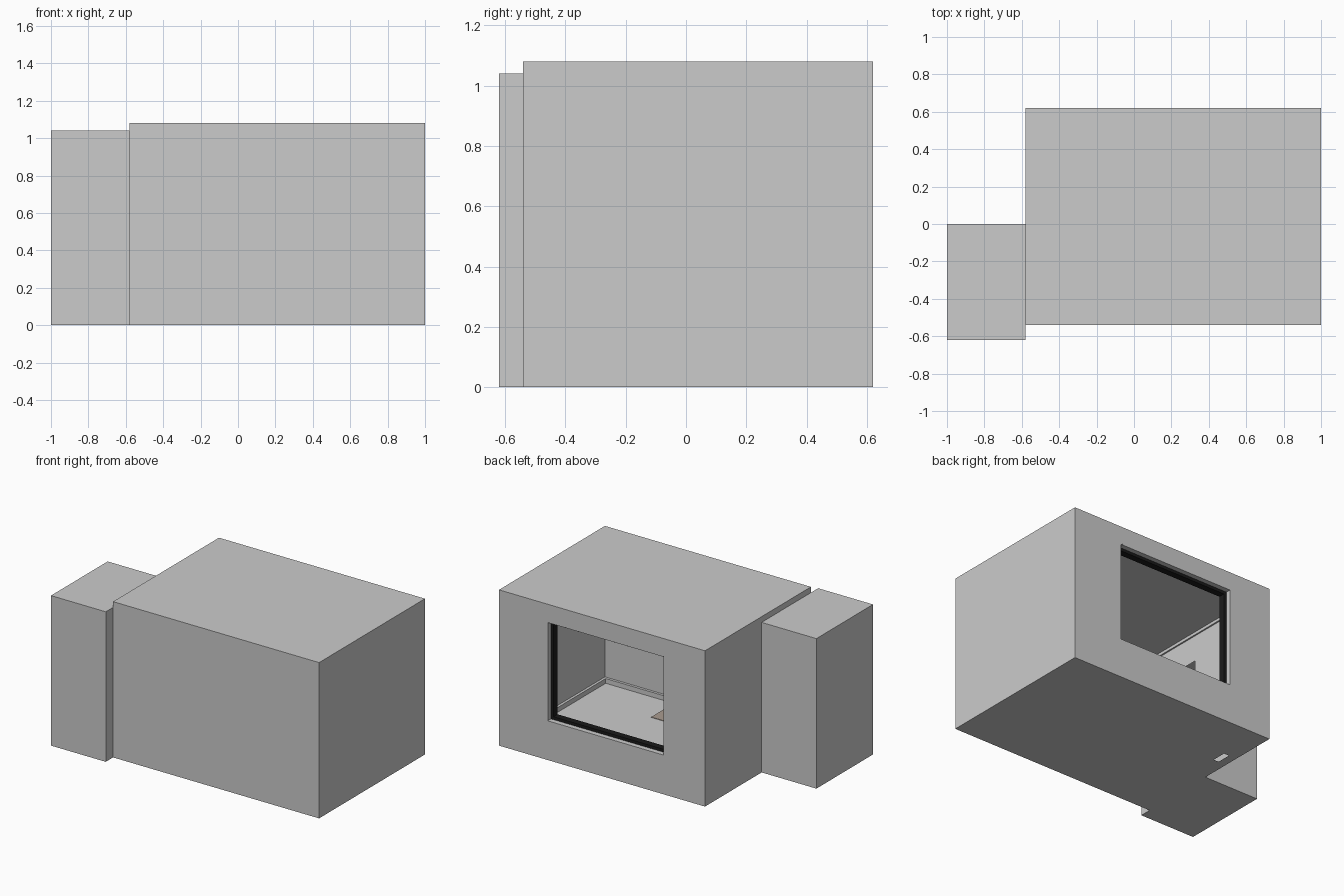
import bpy, bmesh

if "Cube" in bpy.data.objects:
    bpy.data.objects.remove(bpy.data.objects["Cube"])

X0, X1, Y0, Y1, H = -0.58, 1.0, -0.54, 0.62, 1.08      # main room
AX, AY0, AY1, AH = -1.0, -0.62, 0.0, 1.04              # side annex
WX0, WX1, WZ0, WZ1 = -0.265, 0.63, 0.268, 0.957        # window opening
DOOR = (-0.48, -0.1, 0.005, 0.88)                      # doorway to annex


def material(name, rgb):
    m = bpy.data.materials.new(name)
    m.diffuse_color = (*rgb, 1)
    m.use_nodes = True
    m.node_tree.nodes["Principled BSDF"].inputs["Base Color"].default_value = m.diffuse_color
    return m


def finish(bm, name, mat=None):
    bmesh.ops.remove_doubles(bm, verts=bm.verts, dist=1e-5)
    bmesh.ops.recalc_face_normals(bm, faces=bm.faces)
    me = bpy.data.meshes.new(name)
    bm.to_mesh(me)
    bm.free()
    ob = bpy.data.objects.new(name, me)
    bpy.context.collection.objects.link(ob)
    if mat:
        me.materials.append(mat)
    return ob


def sheet(bm, axis, pos, rect, hole=None):
    """Flat rectangle across an axis, optionally with a rectangular hole."""
    def ring(r):
        out = []
        for u, v in ((r[0], r[2]), (r[1], r[2]), (r[1], r[3]), (r[0], r[3])):
            co = [u, v]
            co.insert(axis, pos)
            out.append(bm.verts.new(co))
        return out
    outer = ring(rect)
    if not hole:
        bm.faces.new(outer)
        return
    inner = ring(hole)
    for i in range(4):
        j = (i + 1) % 4
        bm.faces.new((outer[i], outer[j], inner[j], inner[i]))


def box(bm, x0, x1, y0, y1, z0, z1):
    for v in bmesh.ops.create_cube(bm, size=1)["verts"]:
        v.co = (x1 if v.co.x > 0 else x0, y1 if v.co.y > 0 else y0,
                z1 if v.co.z > 0 else z0)


# Main room: thin shell with window, doorway and floor vent openings
bm = bmesh.new()
sheet(bm, 2, 0, (X0, X1, Y0, Y1), (-0.52, -0.48, 0.2, 0.3))
sheet(bm, 2, H, (X0, X1, Y0, Y1))
sheet(bm, 0, X1, (Y0, Y1, 0, H))
sheet(bm, 0, X0, (Y0, Y1, 0, H), DOOR)
sheet(bm, 1, Y0, (X0, X1, 0, H))
sheet(bm, 1, Y1, (X0, X1, 0, H), (WX0, WX1, WZ0, WZ1))
finish(bm, "room_shell")

# Side annex
bm = bmesh.new()
for z in (0, AH):
    sheet(bm, 2, z, (AX, X0, AY0, AY1))
for y in (AY0, AY1):
    sheet(bm, 1, y, (AX, X0, AY0, AY1)[:2] + (0, AH))
sheet(bm, 0, AX, (AY0, AY1, 0, AH))
sheet(bm, 0, X0, (AY0, Y0, 0, AH))
finish(bm, "annex_shell")


def window_ring(name, w, y0, y1, inset, mat=None):
    a, b, c, d = WX0 + inset, WX1 - inset, WZ0 + inset, WZ1 - inset
    bm = bmesh.new()
    for x0, x1, z0, z1 in ((a, a + w, c, d), (b - w, b, c, d),
                           (a + w, b - w, c, c + w), (a + w, b - w, d - w, d)):
        box(bm, x0, x1, y0, y1, z0, z1)
    finish(bm, name, mat)


# Window reveal and black frame
window_ring("window_reveal", 0.004, 0.54, Y1, 0)
window_ring("window_frame", 0.02, 0.54, 0.585, 0.004,
            material("black_frame", (0.01, 0.01, 0.01)))

# Skirting around the floor and trim around the ceiling
for name, z0, z1, t, gap in (("skirting_board", 0.002, 0.035, 0.02, True),
                             ("ceiling_trim", H - 0.022, H - 0.002, 0.012, False)):
    bm = bmesh.new()
    e = 0.002
    box(bm, X0 + e, X1 - e, Y0 + e, Y0 + t, z0, z1)
    box(bm, X0 + e, X1 - e, Y1 - t, Y1 - e, z0, z1)
    box(bm, X1 - t, X1 - e, Y0 + t, Y1 - t, z0, z1)
    spans = ((Y0 + t, DOOR[0]), (DOOR[1], Y1 - t)) if gap else ((Y0 + t, Y1 - t),)
    for s, f in spans:
        box(bm, X0 + e, X0 + t, s, f, z0, z1)
    finish(bm, name)

# Floor mat
bm = bmesh.new()
box(bm, -0.1, 0.456, -0.5, -0.27, 0.001, 0.004)
finish(bm, "floor_mat", material("brown_mat", (0.4, 0.33, 0.28)))
